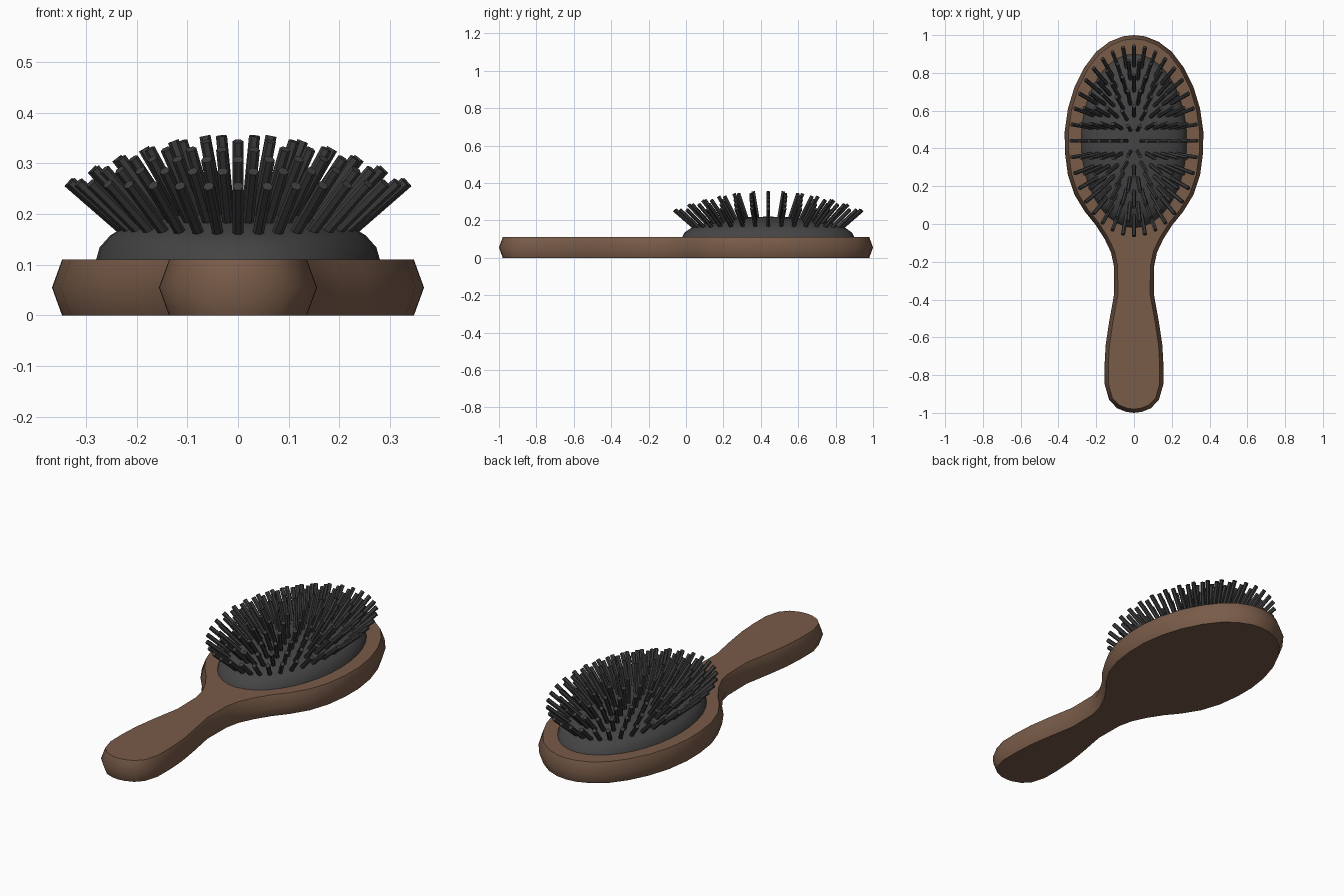
import bpy, bmesh, math
from mathutils import Vector

if "Cube" in bpy.data.objects:
    bpy.data.objects.remove(bpy.data.objects["Cube"])


def material(name, rgb):
    m = bpy.data.materials.new(name)
    m.diffuse_color = (*rgb, 1)
    m.use_nodes = True
    m.node_tree.nodes["Principled BSDF"].inputs["Base Color"].default_value = m.diffuse_color
    return m


WOOD = material("brown wood", (0.19, 0.106, 0.066))
RUBBER = material("dark grey rubber", (0.058, 0.058, 0.058))
BRISTLE = material("charcoal bristle", (0.046, 0.046, 0.046))


def finish(bm, name, mat, angle):
    bmesh.ops.recalc_face_normals(bm, faces=bm.faces)
    me = bpy.data.meshes.new(name)
    bm.to_mesh(me)
    bm.free()
    ob = bpy.data.objects.new(name, me)
    bpy.context.collection.objects.link(ob)
    me.materials.append(mat)
    if angle:
        bpy.ops.object.select_all(action='DESELECT')
        ob.select_set(True)
        bpy.context.view_layer.objects.active = ob
        bpy.ops.object.shade_smooth_by_angle(angle=math.radians(angle))
    return ob


# Wooden body: right half of the widest outline, mirrored, with inset top and bottom
half = [(0, 1), (.06, .993), (.13, .965), (.2, .912), (.262, .83), (.315, .725),
        (.35, .61), (.367, .49), (.366, .38), (.35, .26), (.315, .155), (.26, .065),
        (.203, -.005), (.155, -.08), (.122, -.15), (.107, -.22), (.105, -.37),
        (.132, -.52), (.15, -.64), (.156, -.75), (.155, -.85), (.132, -.93),
        (.09, -.975), (.04, -.995), (0, -1)]
outline = [Vector(p) for p in half] + [Vector((-x, y)) for x, y in half[-2:0:-1]]
n = len(outline)


def inset(d):
    pts = []
    for i in range(n):
        t = (outline[(i + 1) % n] - outline[i - 1]).normalized()
        pts.append(outline[i] + Vector((t.y, -t.x)) * d)
    return pts


bm = bmesh.new()
rings = []
for z, d in ((0, .02), (.055, 0), (.11, .02)):
    rings.append([bm.verts.new((p.x, p.y, z)) for p in inset(d)])
for a, b in zip(rings, rings[1:]):
    for i in range(n):
        j = (i + 1) % n
        bm.faces.new((a[i], a[j], b[j], b[i]))
bm.faces.new(rings[0])
bm.faces.new(rings[-1])
finish(bm, "wooden_body", WOOD, 48)

# Domed rubber cushion
CY, RX, RY, Z0, H = .44, .28, .46, .11, .11
SEG, STEPS = 36, 7
bm = bmesh.new()
prev = None
for k in range(STEPS):
    a = math.pi / 2 * k / STEPS
    ring = [bm.verts.new((RX * math.cos(a) * math.cos(2 * math.pi * i / SEG),
                          CY + RY * math.cos(a) * math.sin(2 * math.pi * i / SEG),
                          Z0 + H * math.sin(a))) for i in range(SEG)]
    if prev:
        for i in range(SEG):
            j = (i + 1) % SEG
            bm.faces.new((prev[i], prev[j], ring[j], ring[i]))
    else:
        bm.faces.new(ring)
    prev = ring
top = bm.verts.new((0, CY, Z0 + H))
for i in range(SEG):
    bm.faces.new((prev[i], prev[(i + 1) % SEG], top))
finish(bm, "cushion", RUBBER, 48)

# Bristles: six elliptical rings fanning outwards
LENGTH, RADIUS, SIDES = .15, .011, 6
bm = bmesh.new()
for k in range(1, 7):
    t = k / 6
    for i in range(6 * k):
        a = 2 * math.pi * i / (6 * k)
        x, y = .222 * t * math.cos(a), .39 * t * math.sin(a)
        z = Z0 + H * math.sqrt(max(0, 1 - (x / RX) ** 2 - (y / RY) ** 2)) - .012
        d = Vector((1.15 * t * math.cos(a), 1.15 * t * math.sin(a), 1)).normalized()
        u = d.cross(Vector((0, 1, 0))).normalized()
        v = d.cross(u)
        base = Vector((x, CY + y, z))
        ends = []
        for c in (base, base + d * LENGTH):
            ends.append([bm.verts.new(c + RADIUS * (u * math.cos(q) + v * math.sin(q)))
                         for q in (2 * math.pi * s / SIDES for s in range(SIDES))])
        lo, hi = ends
        for s in range(SIDES):
            r = (s + 1) % SIDES
            bm.faces.new((lo[s], lo[r], hi[r], hi[s]))
        bm.faces.new(lo)
        bm.faces.new(hi)
finish(bm, "bristles", BRISTLE, 0)
